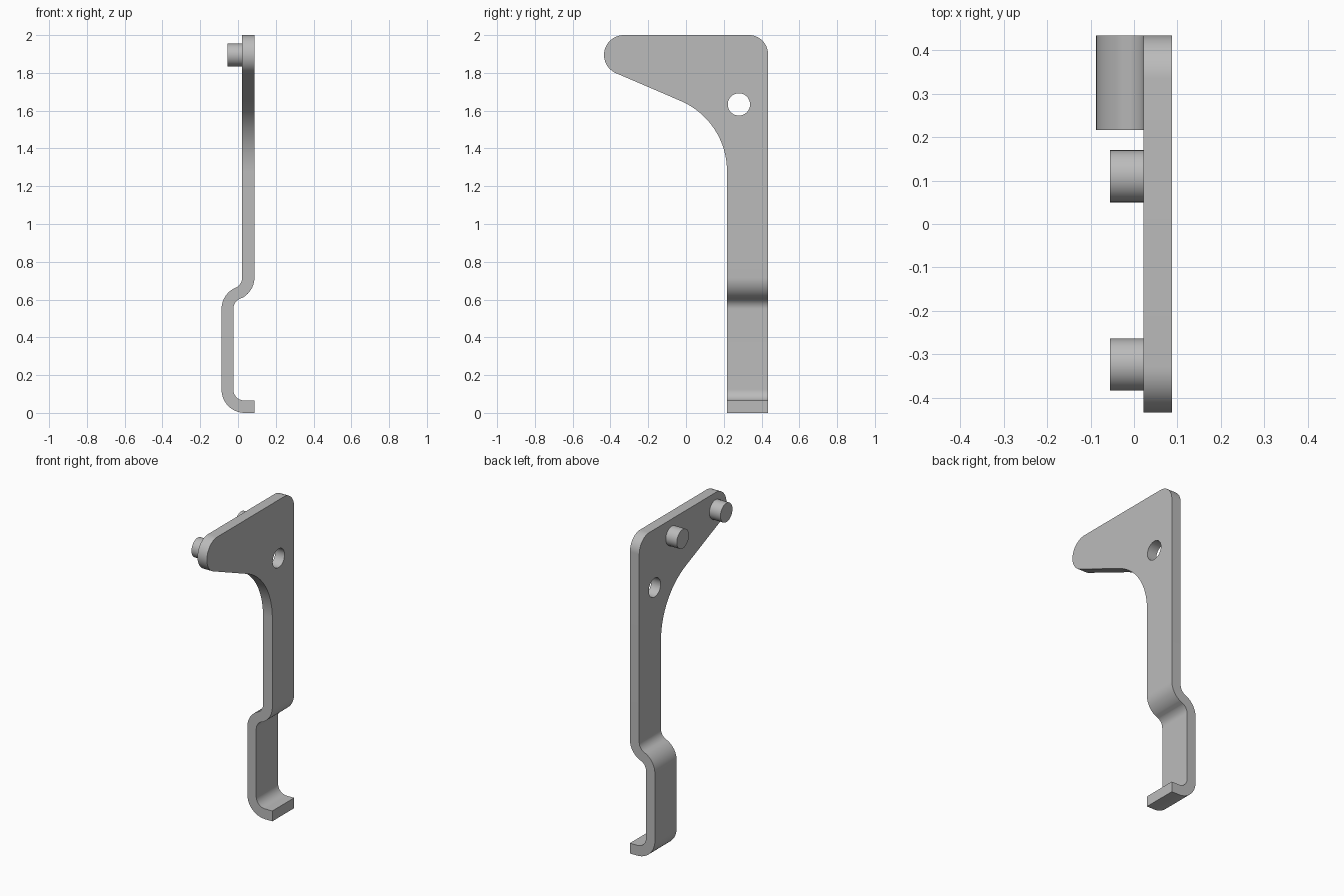
import bpy, bmesh, math
from mathutils import Vector

cube = bpy.data.objects.get("Cube")
if cube:
    bpy.data.objects.remove(cube, do_unlink=True)

metal = bpy.data.materials.new("plain grey metal")
metal.use_nodes = True
GREY = (0.5, 0.5, 0.5, 1)
metal.diffuse_color = GREY
metal.node_tree.nodes["Principled BSDF"].inputs["Base Color"].default_value = GREY


def arc(cx, cy, r, a0, a1, n=16):
    """Points along an arc, angles in degrees."""
    angles = [math.radians(a0 + (a1 - a0) * i / n) for i in range(n + 1)]
    return [(cx + r * math.cos(a), cy + r * math.sin(a)) for a in angles]


def prism(name, points, place, along):
    """Extrude a flat outline; place maps 2D points into space."""
    bm = bmesh.new()
    face = bm.faces.new([bm.verts.new(place(u, v)) for u, v in points])
    new = bmesh.ops.extrude_face_region(bm, geom=[face])["geom"]
    bmesh.ops.translate(bm, vec=Vector(along),
                        verts=[g for g in new if isinstance(g, bmesh.types.BMVert)])
    bmesh.ops.recalc_face_normals(bm, faces=bm.faces)
    mesh = bpy.data.meshes.new(name)
    bm.to_mesh(mesh)
    bm.free()
    mesh.materials.append(metal)
    obj = bpy.data.objects.new(name, mesh)
    bpy.context.collection.objects.link(obj)
    return obj


def smooth(obj):
    bpy.ops.object.select_all(action='DESELECT')
    obj.select_set(True)
    bpy.context.view_layer.objects.active = obj
    bpy.ops.object.shade_smooth_by_angle(angle=math.radians(30))


# Bent strip: hooked foot, offset step and straight upper plate
OUT, INN = 0.123, 0.06
X = 0.087
outer = arc(-X + OUT, OUT, OUT, 270, 180)
outer += arc(-X + OUT, 0.55, OUT, 180, 120)
outer += arc(0.022 - INN, 0.717, INN, -60, 0)
inner = arc(X - OUT, 0.717, OUT, 0, -60)
inner += arc(-0.025 + INN, 0.55, INN, 120, 180)
inner += arc(-0.025 + INN, 0.065 + INN, INN, 180, 270)
profile = [(X, 0)] + outer + [(0.022, 2.1), (X, 2.1)] + inner + [(X, 0.065)]
bracket = prism("bracket", profile, lambda u, v: (u, -0.5, v), (0, 1, 0))

# Side outline: rounded nose, sloping underside, curved throat, narrow leg
outline = [(0.434, -0.1)] + arc(0.334, 1.9, 0.1, 0, 90)
outline += arc(-0.329, 1.895, 0.105, 90, 247, 28)
outline += arc(-0.187, 1.28, 0.404, 67, 0, 24) + [(0.217, -0.1)]
side = prism("outline_cutter", outline, lambda u, v: (-0.3, u, v), (0.6, 0, 0))
hole = prism("hole_cutter", arc(0.28, 1.633, 0.059, 0, 360, 48)[:-1],
             lambda u, v: (-0.3, u, v), (0.6, 0, 0))

# Trim the strip to its outline, then drill the hole
for cutter, operation in ((side, 'INTERSECT'), (hole, 'DIFFERENCE')):
    mod = bracket.modifiers.new(cutter.name, 'BOOLEAN')
    mod.operation, mod.solver, mod.object = operation, 'EXACT', cutter
    bpy.context.view_layer.objects.active = bracket
    bpy.ops.object.modifier_apply(modifier=mod.name)
    bpy.data.objects.remove(cutter, do_unlink=True)
smooth(bracket)

# Two round pegs on the inner face
for name, y in (("front_peg", -0.324), ("rear_peg", 0.11)):
    peg = prism(name, arc(y, 1.895, 0.06, 0, 360, 48)[:-1],
                lambda u, v: (-0.055, u, v), (0.079, 0, 0))
    smooth(peg)
